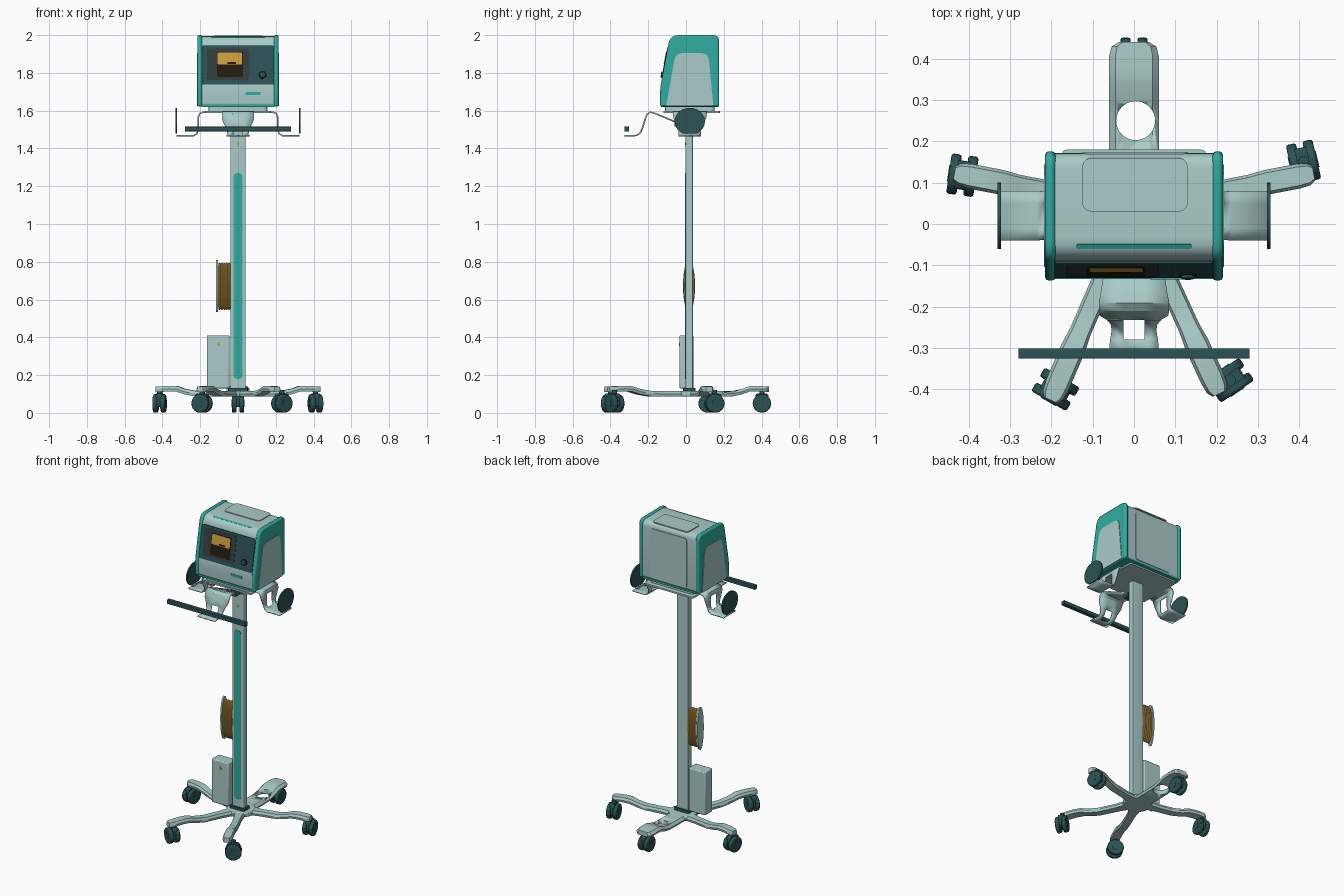
import bpy, bmesh
from math import sin, cos, pi, radians, atan2, hypot
from mathutils import Matrix, Vector

cube = bpy.data.objects.get("Cube")
if cube:
    bpy.data.objects.remove(cube)


def material(name, r, g, b):
    m = bpy.data.materials.new(name)
    m.use_nodes = True
    m.diffuse_color = (r, g, b, 1)
    m.node_tree.nodes["Principled BSDF"].inputs["Base Color"].default_value = (r, g, b, 1)
    return m


LIGHT = material("pale grey green", 0.40, 0.60, 0.58)
TEAL = material("teal", 0.03, 0.42, 0.35)
DARK = material("dark slate", 0.024, 0.085, 0.09)
GOLD = material("gold", 0.60, 0.34, 0.05)
BEZEL = material("charcoal", 0.035, 0.045, 0.045)
BLACK = material("screen black", 0.015, 0.011, 0.004)


def frame(u, v, origin=(0, 0, 0)):
    """Local u, v and their normal placed at an origin."""
    u, v = Vector(u).normalized(), Vector(v).normalized()
    m = Matrix((u, v, u.cross(v))).transposed().to_4x4()
    m.translation = origin
    return m


SIDE = frame((0, 1, 0), (0, 0, 1))    # u=y, v=z, depth=x
FRONT = frame((1, 0, 0), (0, 0, 1))   # u=x, v=z, depth=-y
FLOOR = frame((1, 0, 0), (0, 1, 0))   # u=x, v=y, depth=z


def finish(name, bm, mat, bevel=0, smooth=True):
    bmesh.ops.recalc_face_normals(bm, faces=bm.faces)
    me = bpy.data.meshes.new(name)
    bm.to_mesh(me)
    bm.free()
    me.materials.append(mat)
    ob = bpy.data.objects.new(name, me)
    bpy.context.collection.objects.link(ob)
    if bevel:
        b = ob.modifiers.new("bevel", 'BEVEL')
        b.width, b.segments, b.limit_method = bevel, 2, 'ANGLE'
        b.angle_limit = radians(50)
    if smooth:
        bpy.ops.object.select_all(action='DESELECT')
        ob.select_set(True)
        bpy.context.view_layer.objects.active = ob
        bpy.ops.object.shade_smooth_by_angle(angle=radians(32))
    return ob


def prism(name, pts, m, d0, d1, mat, bevel=0):
    bm = bmesh.new()
    rings = [[bm.verts.new(m @ Vector((u, v, d))) for u, v in pts] for d in (d0, d1)]
    bm.faces.new(rings[0])
    bm.faces.new(rings[1])
    for i in range(len(pts)):
        j = (i + 1) % len(pts)
        bm.faces.new((rings[0][i], rings[0][j], rings[1][j], rings[1][i]))
    return finish(name, bm, mat, bevel)


def fillet(pts, r, n=5):
    """Round the corners of a polygon; r is one radius or one per corner."""
    out = []
    for i, p in enumerate(pts):
        rad = r[i] if isinstance(r, (list, tuple)) else r
        p, a, b = Vector(p), Vector(pts[i - 1]), Vector(pts[(i + 1) % len(pts)])
        s, e = p + (a - p).normalized() * rad, p + (b - p).normalized() * rad
        for k in range(n + 1):
            t = k / n
            out.append(s * (1 - t) ** 2 + p * 2 * t * (1 - t) + e * t * t)
    return out


def rect(u0, u1, v0, v1, r=0):
    pts = [(u0, v0), (u1, v0), (u1, v1), (u0, v1)]
    return fillet(pts, r) if r else pts


def ellipse(cu, cv, a, b, n=32):
    return [(cu + a * cos(2 * pi * i / n), cv + b * sin(2 * pi * i / n)) for i in range(n)]


# Monitor housing
def housing(grow):
    g = grow
    pts = [(-0.131 - g, 1.628 - g), (0.17 + g, 1.628 - g), (0.17 + g, 1.994 + g),
           (-0.078 - g, 1.994 + g), (-0.131 - g, 1.72)]
    return fillet(pts, [0.012, 0.015, 0.035, 0.045, 0.03])


prism("housing", housing(0), SIDE, -0.192, 0.192, LIGHT)
prism("housing_base_trim", rect(-0.133, 0.172, 1.62, 1.632), SIDE, -0.192, 0.192, TEAL)
window = fillet([(-0.105, 1.625), (0.145, 1.625), (0.118, 1.905), (-0.055, 1.905)],
                [0.005, 0.005, 0.04, 0.04])
for s, label in ((1, "left"), (-1, "right")):
    prism(label + "_end_cap", housing(0.006), SIDE, s * 0.19, s * 0.215, TEAL, 0.014)
    prism(label + "_side_panel", window, SIDE, s * 0.213, s * 0.218, LIGHT)
prism("top_panel", rect(-0.125, 0.13, 0.03, 0.16, 0.025), FLOOR, 1.992, 1.999, LIGHT)
prism("back_panel", rect(-0.125, 0.13, 1.64, 1.96, 0.015), FRONT, -0.174, -0.168, LIGHT)
strip = frame((1, 0, 0), (0, 0.9, 0.42), (0, -0.053, 1.988))
prism("top_light_strip", rect(-0.14, 0.14, -0.006, 0.006, 0.004), strip, -0.002, 0.004, TEAL)
prism("front_mark", rect(0.04, 0.12, 1.682, 1.698, 0.003), FRONT, 0.128, 0.134, TEAL)

# Sloping display face
slope = frame((1, 0, 0), (0, 0.047, 0.274), (0, -0.131, 1.72))


def display(name, x0, x1, z0, z1, r, top, mat):
    prism(name, rect(x0, x1, z0 - 1.72, z1 - 1.72, r), slope, top - 0.006, top, mat)


display("display_face", -0.19, 0.19, 1.738, 1.947, 0.01, 0.003, DARK)
display("screen_bezel", -0.165, 0.06, 1.762, 1.932, 0.02, 0.005, BEZEL)
display("screen", -0.112, 0.026, 1.778, 1.912, 0.006, 0.007, BLACK)
display("screen_upper_area", -0.108, 0.022, 1.845, 1.908, 0.006, 0.008, GOLD)
display("screen_readout", -0.055, -0.01, 1.848, 1.858, 0.002, 0.009, BLACK)
prism("knob_ring", ellipse(0.13, 0.07, 0.021, 0.021), slope, 0, 0.007, BLACK)
prism("knob", ellipse(0.13, 0.07, 0.016, 0.016), slope, 0, 0.014, DARK, 0.003)

# Tray beneath the housing
prism("housing_foot", rect(-0.155, 0.155, -0.11, 0.15, 0.02), FLOOR, 1.597, 1.625, LIGHT)
prism("tray", rect(-0.175, 0.175, -0.12, 0.18, 0.015), FLOOR, 1.588, 1.598, LIGHT)


# Bent sheet brackets with an arched opening
def bracket(name, path, hole, h, direction, origin):
    d, o = Vector(direction), Vector(origin)
    side = Vector((-d.y, d.x, 0))
    bm = bmesh.new()
    rows = [[bm.verts.new(o + d * r + side * s + Vector((0, 0, z))) for s in (-w, -h, h, w)]
            for r, z, w in path]
    for i in range(len(rows) - 1):
        for c in range(3):
            if c == 1 and hole[0] <= i < hole[1]:
                continue
            bm.faces.new((rows[i][c], rows[i][c + 1], rows[i + 1][c + 1], rows[i + 1][c]))
    ob = finish(name, bm, LIGHT)
    sol = ob.modifiers.new("sheet", 'SOLIDIFY')
    sol.thickness, sol.offset = 0.008, 0


bracket("front_bracket",
        [(0.03, 1.53, .06), (0.165, 1.586, .08), (0.19, 1.592, .085), (0.207, 1.58, .085),
         (0.218, 1.55, .083), (0.228, 1.515, .066), (0.24, 1.485, .056), (0.26, 1.469, .054),
         (0.28, 1.468, .058), (0.325, 1.468, .062)], (5, 8), 0.025, (0, -1, 0), (0, 0, 0))
hook = [(0.10, 1.592, .09), (0.185, 1.592, .09), (0.203, 1.585, .09), (0.21, 1.565, .088),
        (0.21, 1.53, .075), (0.21, 1.50, .06), (0.217, 1.478, .058), (0.235, 1.468, .06),
        (0.326, 1.468, .06)]
disc = [(u, max(v, 1.478)) for u, v in ellipse(0.02, 1.543, 0.08, 0.072, 40)]
for s, label in ((1, "left"), (-1, "right")):
    bracket(label + "_hook", hook, (3, 6), 0.03, (s, 0, 0), (0, 0.02, 0))
    prism(label + "_hook_disc", disc, SIDE, s * 0.322, s * 0.33, DARK)
prism("handle_bar", rect(-0.326, -0.301, 1.49, 1.516, 0.004), SIDE, -0.28, 0.28, DARK)
prism("bracket_joint", rect(-0.03, 0.03, 1.515, 1.54, 0.008), FRONT, 0.02, 0.06, DARK)

# Pole and accessories
prism("pole", rect(-0.04, 0.04, -0.003, 0.037, 0.006), FLOOR, 0.11, 1.592, LIGHT)
prism("pole_stripe", rect(-0.025, 0.025, 0.18, 1.27, 0.024), FRONT, 0, 0.006, TEAL)
prism("pole_dot", ellipse(0, 1.425, 0.007, 0.007, 12), FRONT, 0, 0.006, GOLD)
prism("pole_collar", rect(-0.052, 0.052, -0.015, 0.05, 0.01), FLOOR, 0.11, 0.132, DARK)
prism("supply_box", rect(-0.165, -0.045, 0.13, 0.41), FRONT, -0.04, 0.035, LIGHT, 0.006)
prism("supply_box_dot", ellipse(-0.103, 0.362, 0.009, 0.009, 12), FRONT, 0.03, 0.038, GOLD)

# Cord wound on a flat spool
prism("spool_core", ellipse(0.016, 0.67, 0.02, 0.11), SIDE, -0.108, -0.035, LIGHT)
prism("spool_plate", ellipse(0.016, 0.672, 0.032, 0.138), SIDE, -0.116, -0.106, LIGHT)
bm = bmesh.new()
for k in range(5):
    x = -0.097 + k * 0.0125
    loop, tube = 36, 8
    grid = []
    for i in range(loop):
        a = 2 * pi * i / loop
        ring = []
        for j in range(tube):
            b = 2 * pi * j / tube
            ring.append(bm.verts.new((x + 0.0068 * sin(b), 0.016 + (0.023 + 0.007 * cos(b)) * cos(a),
                                      0.67 + (0.118 + 0.007 * cos(b)) * sin(a))))
        grid.append(ring)
    for i in range(loop):
        for j in range(tube):
            n, q = (i + 1) % loop, (j + 1) % tube
            bm.faces.new((grid[i][j], grid[n][j], grid[n][q], grid[i][q]))
finish("wound_cord", bm, GOLD)

# Five legged base
HUB = Vector((0, 0.04, 0))
prism("base_hub", ellipse(0, 0.03, 0.085, 0.085, 20), FLOOR, 0.086, 0.116, LIGHT, 0.006)


def leg(name, tip, w0, w1, w2):
    d = Vector((tip[0], tip[1], 0)) - HUB
    length = d.length
    d.normalize()
    side = Vector((-d.y, d.x, 0))
    bm = bmesh.new()
    rings = []
    for t, z, w in ((0, .1, w0), (.3, .1, w1), (.55, .102, w1), (.68, .112, w1), (.78, .126, w2),
                    (.88, .128, w2), (.97, .126, w2), (1.03, .125, w2 * .9), (1.06, .124, w2 * .6)):
        c = HUB + d * (t * length) + Vector((0, 0, z))
        rings.append([bm.verts.new(c + side * (w * k) + Vector((0, 0, h))) for k, h in
                      ((-.9, -.014), (.9, -.014), (1, 0), (.75, .015), (-.75, .015), (-1, 0))])
    for a, b in zip(rings, rings[1:]):
        for i in range(6):
            bm.faces.new((a[i], a[i - 1], b[i - 1], b[i]))
    bm.faces.new(rings[0])
    bm.faces.new(rings[-1])
    return finish(name, bm, LIGHT)


# Twin wheel casters
def caster(name, x, y, roll):
    a = radians(roll)
    m = frame((cos(a), sin(a), 0), (0, 0, 1), (x, y, 0.05))
    for s, label in ((1, "_wheel_a"), (-1, "_wheel_b")):
        prism(name + label, ellipse(0, 0, 0.049, 0.049, 28), m, s * 0.008, s * 0.033, DARK, 0.006)
        prism(name + label + "_hub", ellipse(0, 0, 0.02, 0.02, 20), m, s * 0.03, s * 0.035, DARK)
    prism(name + "_hood", rect(-0.035, 0.035, -0.02, 0.052, 0.015), m, -0.015, 0.015, DARK)
    prism(name + "_stem", ellipse(x, y, 0.014, 0.014, 16), FLOOR, 0.09, 0.12, DARK)


for name, tip, spot, roll in (("left", (.41, .118), (.41, .15), 103),
                              ("right", (-.41, .118), (-.415, .118), 82),
                              ("front_left", (.195, -.385), (.232, -.378), 34),
                              ("front_right", (-.19, -.40), (-.19, -.40), -30)):
    leg(name + "_leg", tip, 0.045, 0.026, 0.03)
    caster(name + "_caster", *spot, roll)

# Wide rear leg with a round opening
rear = leg("rear_leg", (0, 0.418), 0.06, 0.06, 0.06)
cutter = prism("rear_opening_cutter", ellipse(0.004, 0.25, 0.047, 0.047, 40), FLOOR, 0.02, 0.2, LIGHT)
cutter.hide_render = True
cutter.hide_set(True)
cutter.display_type = 'WIRE'
cut = rear.modifiers.new("opening", 'BOOLEAN')
cut.object, cut.operation, cut.solver = cutter, 'DIFFERENCE', 'EXACT'
caster("rear_caster", 0, 0.402, 90)
